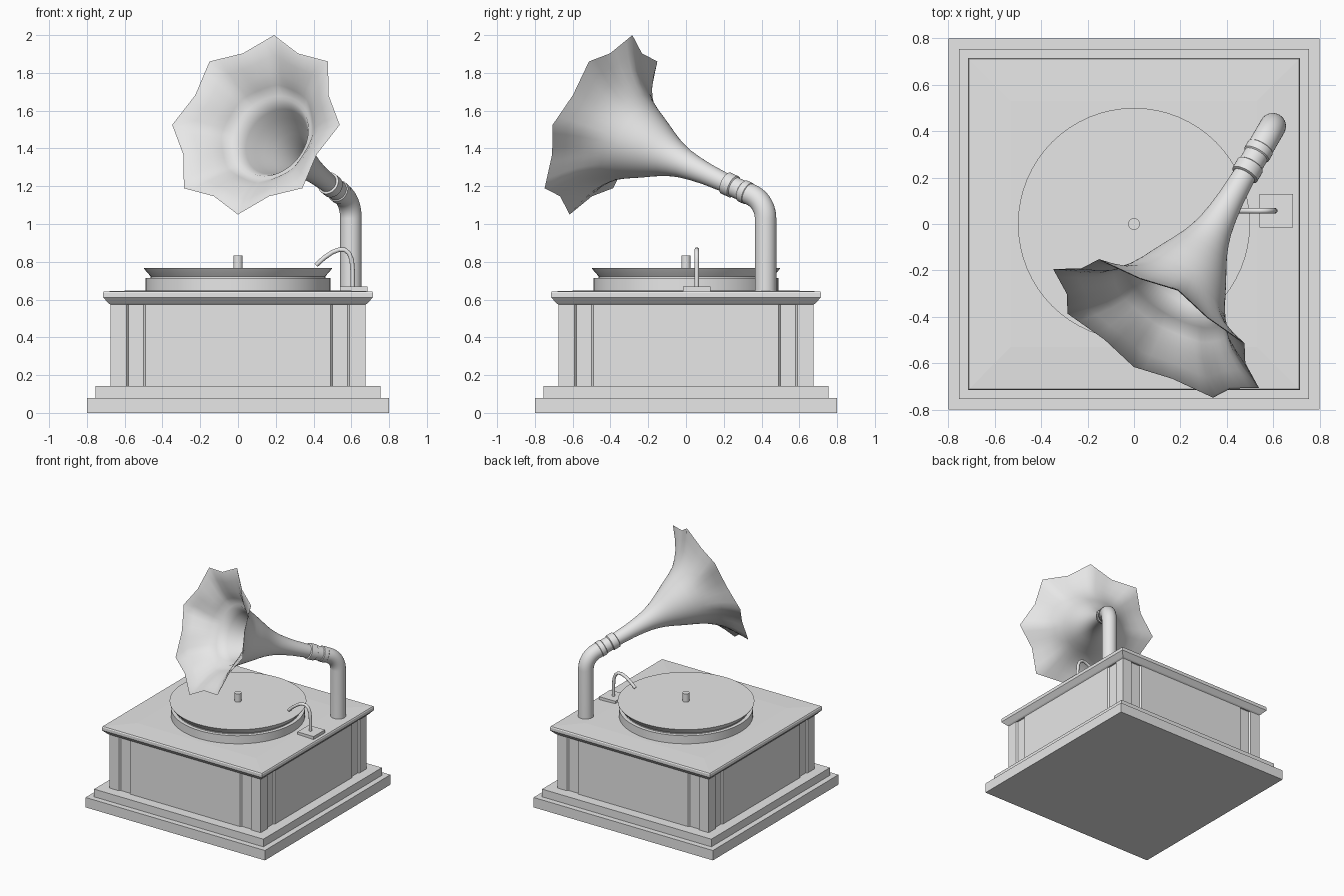
import bpy
import bmesh
from math import sin, cos, tan, pi, radians
from mathutils import Vector, Matrix

if "Cube" in bpy.data.objects:
    bpy.data.objects.remove(bpy.data.objects["Cube"], do_unlink=True)

GREY = bpy.data.materials.new("plain_grey")
GREY.use_nodes = True
GREY.diffuse_color = (0.8, 0.8, 0.8, 1)
GREY.node_tree.nodes["Principled BSDF"].inputs["Base Color"].default_value = (0.8, 0.8, 0.8, 1)


def loft(name, rings, angle=None):
    """Skin equal-sized rings of points, capping both ends."""
    bm = bmesh.new()
    loops = [[bm.verts.new(p) for p in ring] for ring in rings]
    for a, b in zip(loops, loops[1:]):
        for i in range(len(a)):
            j = (i + 1) % len(a)
            bm.faces.new((a[i], a[j], b[j], b[i]))
    bm.faces.new(loops[0])
    bm.faces.new(loops[-1])
    bmesh.ops.recalc_face_normals(bm, faces=bm.faces)
    mesh = bpy.data.meshes.new(name)
    bm.to_mesh(mesh)
    bm.free()
    mesh.materials.append(GREY)
    obj = bpy.data.objects.new(name, mesh)
    bpy.context.collection.objects.link(obj)
    if angle:
        bpy.ops.object.select_all(action="DESELECT")
        obj.select_set(True)
        bpy.context.view_layer.objects.active = obj
        bpy.ops.object.shade_smooth_by_angle(angle=radians(angle))
    return obj


def square(half, z, x=0, y=0):
    return [(x + sx * half, y + sy * half, z) for sx, sy in ((-1, -1), (1, -1), (1, 1), (-1, 1))]


def slab(name, profile, x=0, y=0):
    return loft(name, [square(h, z, x, y) for h, z in profile])


def ring(center, tangent, side, radius, n=32, shape=lambda a: 1):
    up = tangent.cross(side).normalized()
    angles = [2 * pi * i / n for i in range(n)]
    return [center + (up * cos(a) + side * sin(a)) * radius * shape(a) for a in angles]


def tube(name, path, radius, side, n=32):
    rings = []
    for i, p in enumerate(path):
        t = path[min(i + 1, len(path) - 1)] - path[max(i - 1, 0)]
        rings.append(ring(p, t.normalized(), side, radius, n))
    return loft(name, rings, 40)


def lathe(name, profile, n=64):
    z_axis, x_axis = Vector((0, 0, 1)), Vector((1, 0, 0))
    return loft(name, [ring(z_axis * z, z_axis, x_axis, r, n) for r, z in profile], 30)


# Stepped plinth and moulded lid
slab("lower_plinth", [(0.80, 0), (0.80, 0.08)])
slab("upper_plinth", [(0.755, 0.08), (0.755, 0.142)])
slab("lid", [(0.675, 0.573), (0.685, 0.58), (0.715, 0.612), (0.715, 0.635), (0.71, 0.643), (0.53, 0.649)])

# Cabinet with shallow vertical channels near each corner
HALF, DEPTH = 0.675, 0.012
half_side = [(-HALF, 0), (-0.59, 0), (-0.58, DEPTH), (-0.50, DEPTH), (-0.49, 0)]
side_line = half_side + [(-x, d) for x, d in reversed(half_side[1:])]
outline = []
for k in range(4):
    turn = Matrix.Rotation(k * pi / 2, 3, "Z")
    outline += [turn @ Vector((x, d - HALF, 0)) for x, d in side_line]
loft("cabinet", [[p + Vector((0, 0, z)) for p in outline] for z in (0.142, 0.575)])

# Turntable, record and spindle
lathe("turntable", [(0.49, 0.64), (0.49, 0.714)])
lathe("record", [(0.462, 0.714), (0.462, 0.722), (0.495, 0.76), (0.50, 0.768)])
lathe("spindle", [(0.025, 0.76), (0.025, 0.834)], 24)

# Brake lever on a small square foot
slab("lever_foot", [(0.072, 0.64), (0.072, 0.668)], 0.613, 0.057)
lever = [(0.607, 0.66), (0.607, 0.75), (0.602, 0.81), (0.588, 0.845), (0.565, 0.863),
         (0.535, 0.864), (0.50, 0.851), (0.455, 0.82), (0.413, 0.782)]
tube("lever", [Vector((x, 0.057, z)) for x, z in lever], 0.012, Vector((0, 1, 0)), 12)

# Horn axis: mouth centre, forward direction and level sideways direction
PITCH = radians(22)
MOUTH = Vector((0.095, -0.45, 1.525))
AXIS = Vector((-0.5 * cos(PITCH), -0.866 * cos(PITCH), sin(PITCH)))
SIDE = Vector((0.866, -0.5, 0))


def on_axis(t):
    return MOUTH - AXIS * t


# Upright pipe bending onto the horn axis
elbow = on_axis(1.085)
turn_angle = pi / 2 - PITCH
LEG = 0.09
bend = LEG / tan(turn_angle / 2)
up = Vector((0, 0, 1))
flat = Vector((AXIS.x, AXIS.y, 0)).normalized()
start = elbow - up * LEG
path = [Vector((elbow.x, elbow.y, 0.64))]
for i in range(13):
    a = turn_angle * i / 12
    path.append(start + up * bend * sin(a) + flat * bend * (1 - cos(a)))
path.append(on_axis(0.96))
tube("support_pipe", path, 0.057, SIDE)

# Ribbed collar joining pipe and horn
collar = [(0.975, 0.055), (0.97, 0.060), (0.935, 0.060), (0.93, 0.054), (0.88, 0.054),
          (0.875, 0.061), (0.825, 0.061), (0.82, 0.050)]
loft("collar", [ring(on_axis(t), AXIS, SIDE, r) for t, r in collar], 30)

# Flared horn whose rim opens into an eight-pointed mouth
STEP = pi / 8
VALLEY = Vector((cos(STEP), sin(STEP))) * 0.862


def petal(a):
    """Radius factor of the eight-pointed rim at an angle."""
    a = a % (2 * STEP)
    a = min(a, 2 * STEP - a)
    edge = VALLEY - Vector((1, 0))
    return VALLEY.y / (cos(a) * edge.y - sin(a) * edge.x)


def horn_ring(t, r):
    w = max(0, 1 - t / 0.175)
    return ring(on_axis(t), AXIS, SIDE, r, 64, lambda a: 1 - w + w * petal(a))


flare = [(0.84, 0.049), (0.7, 0.057), (0.62, 0.066), (0.55, 0.078), (0.5, 0.092), (0.45, 0.110),
         (0.40, 0.133), (0.35, 0.158), (0.30, 0.182), (0.24, 0.210), (0.18, 0.243),
         (0.13, 0.290), (0.085, 0.345), (0.04, 0.425), (0, 0.512)]
inside = []
for t, r in reversed(flare[1:]):
    inside.append((t, r - (0.010 if t < 0.18 else 0.024)))
    if t == 0.13:
        inside.append((0.178, 0.236))  # small inner lip where the petals start
loft("horn", [horn_ring(t, r) for t, r in flare + inside], 62)
